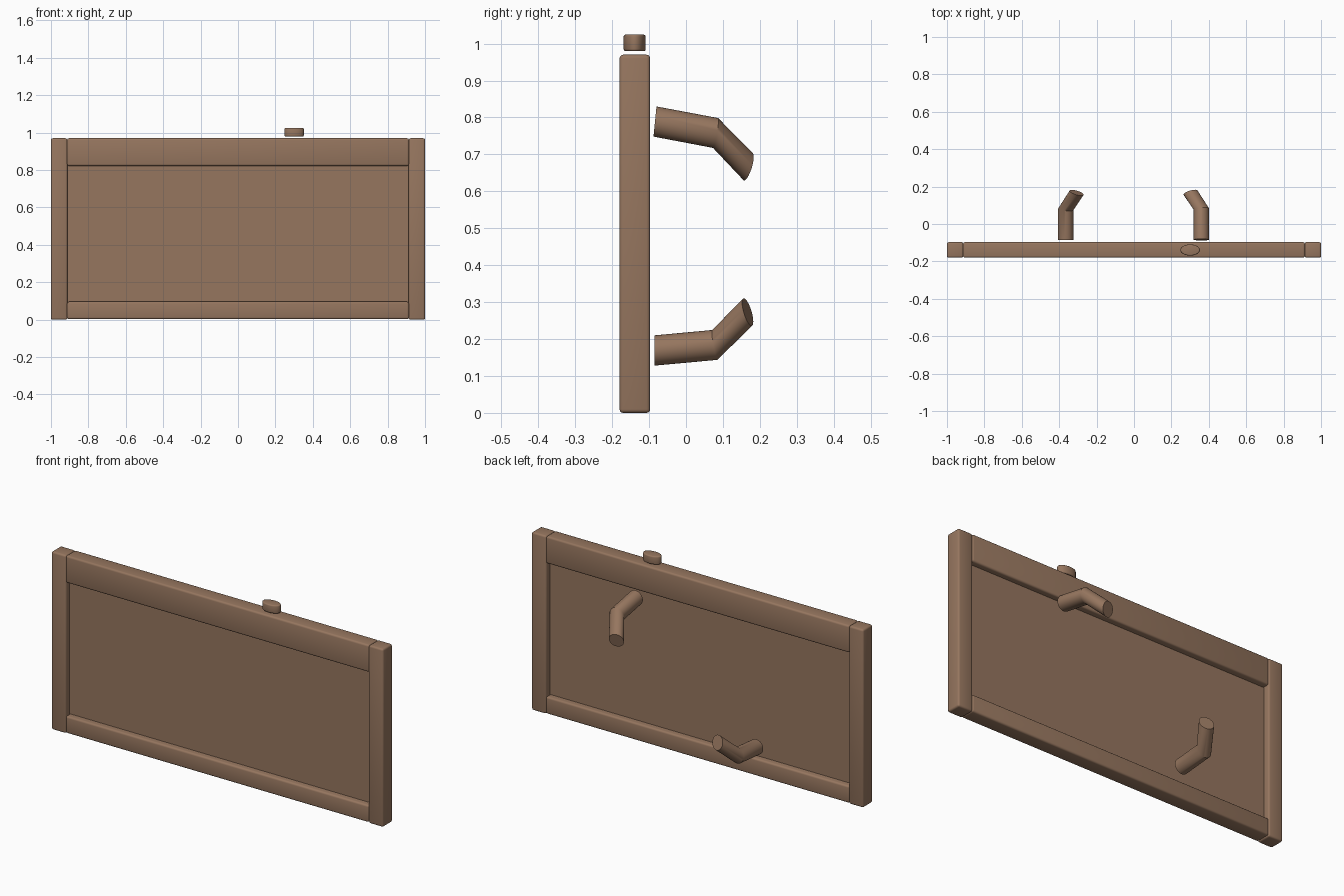
import bpy, bmesh, math
from mathutils import Vector, Matrix

if "Cube" in bpy.data.objects:
    bpy.data.objects.remove(bpy.data.objects["Cube"])

wood = bpy.data.materials.new("brown_wood")
wood.diffuse_color = (0.305, 0.181, 0.114, 1)
wood.use_nodes = True
wood.node_tree.nodes["Principled BSDF"].inputs["Base Color"].default_value = wood.diffuse_color


def finish(bm, name, bevel=0.0, segments=3, smooth_all=False):
    """Turn a bmesh into a shaded object with an optional rounded edge."""
    bmesh.ops.recalc_face_normals(bm, faces=bm.faces)
    mesh = bpy.data.meshes.new(name)
    bm.to_mesh(mesh)
    bm.free()
    mesh.materials.append(wood)
    obj = bpy.data.objects.new(name, mesh)
    bpy.context.collection.objects.link(obj)
    bpy.ops.object.select_all(action='DESELECT')
    obj.select_set(True)
    bpy.context.view_layer.objects.active = obj
    if bevel:
        mod = obj.modifiers.new("rounded_edges", 'BEVEL')
        mod.width, mod.segments = bevel, segments
        mod.limit_method, mod.angle_limit = 'ANGLE', math.radians(40)
        bpy.ops.object.modifier_apply(modifier=mod.name)
    if smooth_all:
        bpy.ops.object.shade_smooth()
    else:
        bpy.ops.object.shade_smooth_by_angle(angle=math.radians(35))
    return obj


def box(name, lo, hi, bevel=0.0):
    lo, hi = Vector(lo), Vector(hi)
    bm = bmesh.new()
    bmesh.ops.create_cube(bm, size=1, matrix=Matrix.Translation((lo + hi) / 2)
                          @ Matrix.Diagonal((*(hi - lo), 1)))
    return finish(bm, name, bevel, smooth_all=bevel > 0)


def bent_peg(name, rings, sides=32):
    """Round bar through rings of (centre, facing direction, radius)."""
    bm = bmesh.new()
    loops = []
    for centre, facing, radius in rings:
        n = Vector(facing).normalized()
        u = Vector((1, 0, 0))
        u = (u - n * u.dot(n)).normalized()
        v = n.cross(u)
        loops.append([bm.verts.new(Vector(centre) + radius *
                      (u * math.cos(a) + v * math.sin(a)))
                      for a in (2 * math.pi * i / sides for i in range(sides))])
    for a, b in zip(loops, loops[1:]):
        for i in range(sides):
            j = (i + 1) % sides
            bm.faces.new((a[i], a[j], b[j], b[i]))
    bm.faces.new(loops[0])
    bm.faces.new(loops[-1])
    return finish(bm, name)


FRONT, BACK = -0.18, -0.097

# Frame: two posts and two rails
for side, s in (("left", -1), ("right", 1)):
    x0, x1 = sorted((s * 0.912, s * 1.0))
    box(side + "_post", (x0, FRONT, 0), (x1, BACK, 0.97), 0.01)
box("top_rail", (-0.914, FRONT, 0.822), (0.914, BACK, 0.97), 0.01)
box("bottom_rail", (-0.914, FRONT, 0.003), (0.914, BACK, 0.096), 0.01)

# Thin inner panel
box("panel", (-0.914, -0.146, 0.09), (0.914, -0.131, 0.828))

# Oval button floating above the top rail
bm = bmesh.new()
bmesh.ops.create_cone(bm, cap_ends=True, segments=32, radius1=1, radius2=1, depth=1,
                      matrix=Matrix.Translation((0.3, -0.139, 1.002))
                      @ Matrix.Diagonal((0.052, 0.03, 0.045, 1)))
finish(bm, "button", 0.006)

# Bent pegs behind the panel
bent_peg("upper_peg", [((0.36, -0.084, 0.789), (0, 0.995, -0.1), 0.041),
                       ((0.36, 0.08, 0.758), (-0.1, 0.985, -0.17), 0.041),
                       ((0.302, 0.168, 0.667), (-0.27, 0.92, -0.28), 0.039)])
bent_peg("lower_peg", [((-0.365, -0.085, 0.169), (0, 1, 0), 0.041),
                       ((-0.365, 0.078, 0.184), (0.1, 0.985, 0.17), 0.041),
                       ((-0.307, 0.167, 0.273), (0.27, 0.92, 0.28), 0.039)])
